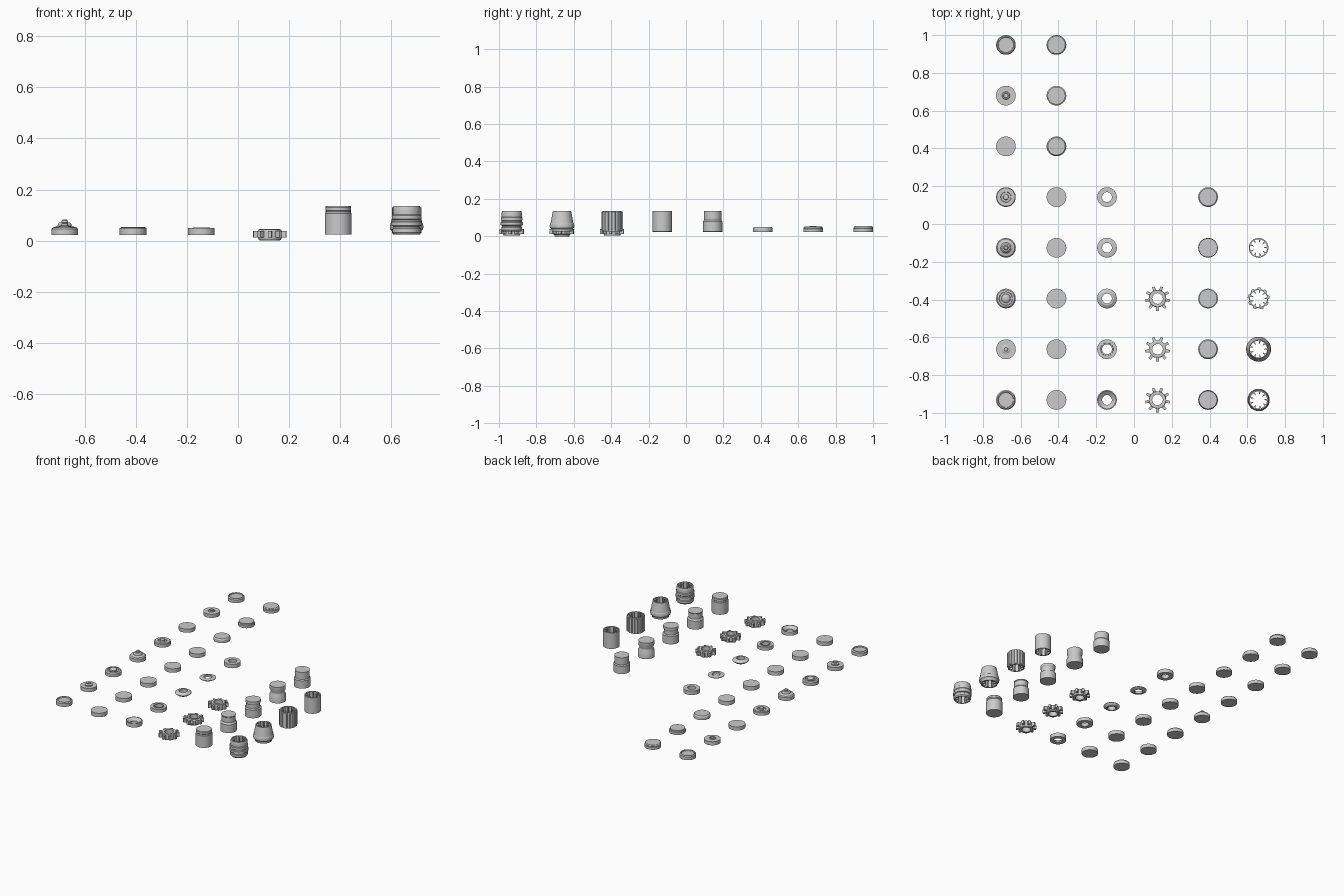
import bpy, bmesh, math

COLS = [-0.678 + 0.2675 * i for i in range(6)]
ROWS = [-0.9315 + 0.2685 * i for i in range(8)]
R = 0.052          # common outer radius
TEETH = 9
B, T = 0.023, 0.052  # bottom and top of the thin discs


def lathe(name, col, row, profile, ring=False, segs=90, twist=0.0):
    """Spin (radius, z) points round z; a radius may be a function of the step."""
    bm = bmesh.new()
    loops = []
    for r, z in profile:
        loop = []
        for k in range(segs):
            rad = r(k) if callable(r) else r
            a = 2 * math.pi * k / segs + twist
            loop.append(bm.verts.new((rad * math.cos(a), rad * math.sin(a), z)))
        loops.append(loop)
    n = len(loops)
    for i in range(n if ring else n - 1):
        a, b = loops[i], loops[(i + 1) % n]
        for k in range(segs):
            m = (k + 1) % segs
            bm.faces.new((a[k], a[m], b[m], b[k]))
    if not ring:
        bm.faces.new(loops[0][::-1])
        bm.faces.new(loops[-1])
    bmesh.ops.recalc_face_normals(bm, faces=bm.faces)
    me = bpy.data.meshes.new(name)
    bm.to_mesh(me)
    bm.free()
    ob = bpy.data.objects.new(name, me)
    ob.location = (COLS[col], ROWS[row], 0)
    bpy.context.collection.objects.link(ob)
    bpy.ops.object.select_all(action='DESELECT')
    ob.select_set(True)
    bpy.context.view_layer.objects.active = ob
    bpy.ops.object.shade_smooth_by_angle(angle=math.radians(30))
    return ob


def toothed(tip, root, width=4):
    """Step function with one tooth per period of ten steps."""
    return lambda k: tip if k % 10 < width else root


# Column 1: end caps with raised centres
base = [(R, B), (R, 0.045), (0.05, 0.047)]
flat = [(R, B), (R, 0.048)]
cap_tops = [
    base + [(0.046, T), (0.041, T), (0.039, 0.045)],
    flat + [(0.024, 0.048), (0.024, 0.055), (0.019, 0.058), (0.013, 0.059),
            (0.013, 0.067), (0.009, 0.07)],
    base + [(0.046, T), (0.036, 0.054), (0.034, 0.047), (0.024, 0.047),
            (0.023, 0.056), (0.017, 0.061), (0.006, 0.064)],
    base + [(0.046, T), (0.038, 0.054), (0.028, 0.058), (0.026, 0.066),
            (0.021, 0.071), (0.013, 0.072), (0.012, 0.079), (0.008, 0.083)],
    base + [(0.048, 0.049), (0.028, 0.049), (0.026, 0.044), (0.015, 0.044),
            (0.014, 0.055), (0.009, 0.057)],
    flat,
    flat + [(0.021, 0.048), (0.019, 0.054), (0.013, 0.055), (0.011, 0.05)],
    base + [(0.047, T), (0.042, T), (0.040, 0.046)],
]
for row, prof in enumerate(cap_tops):
    lathe("end_cap_%d" % row, 0, row, prof)

# Column 2: plain and rounded-edge discs
for row in range(5):
    lathe("plain_disc_%d" % row, 1, row, [(R, B), (R, 0.05)])
rounded = [
    [(R, B), (R, 0.042), (0.049, 0.047), (0.046, 0.05)],
    [(R, B), (R, 0.04), (0.047, 0.043), (0.047, T)],
    [(R, B), (R, 0.041), (0.049, 0.043), (0.049, 0.046), (0.051, 0.048),
     (0.049, T), (0.046, 0.054)],
]
for row, prof in enumerate(rounded, 5):
    lathe("rounded_disc_%d" % row, 1, row, prof)

# Column 3: washers
washers = [
    [(0.026, B), (R, B), (R, 0.05), (0.047, 0.05), (0.026, 0.033)],
    [(0.026, B), (R, B), (R, 0.046), (0.034, 0.046), (0.033, 0.051), (0.026, 0.049)],
    [(0.026, B), (0.036, B), (0.05, 0.033), (R, 0.037), (0.05, 0.041),
     (0.036, 0.05), (0.026, 0.05)],
    [(0.026, 0.028), (0.038, 0.028), (R, 0.036), (R, 0.039), (0.038, 0.043),
     (0.026, 0.043)],
    [(0.026, B), (R, B), (R, 0.05), (0.026, 0.05)],
]
for row, prof in enumerate(washers):
    lathe("washer_%d" % row, 2, row, prof, ring=True)

# Column 4: cog wheels
cog = toothed(0.066, 0.046)
for row in range(3):
    hub = 0.037 if row == 1 else 0.044
    lathe("cog_%d" % row, 3, row,
          [(0.028, 0.003), (hub, 0.003), (0.046, 0.012), (cog, 0.012), (cog, 0.038),
           (0.046, 0.038), (hub, 0.044), (0.028, 0.044)],
          ring=True, twist=math.radians(-96))
    if row == 1:
        lathe("cog_collar", 3, row,
              [(0.028, 0.0), (0.04, 0.0), (0.04, 0.046), (0.028, 0.046)], ring=True)


# Column 5: solid stepped pegs
def wave(k):
    return 0.012 * abs(((k % 30) - 15) / 15)


pegs = [
    [(R, 0.025), (R, 0.107), (0.048, 0.112), (0.048, 0.117), (0.05, 0.119),
     (0.05, 0.131), (0.047, 0.135)],
    [(R, 0.025), (R, 0.082), (0.044, 0.093), (0.044, 0.128), (0.047, 0.132), (0.047, 0.135)],
    [(R, 0.025), (R, 0.08), (0.044, 0.085), (0.044, 0.112), (0.048, 0.118), (0.048, 0.135)],
    [(R, 0.025), (R, 0.068), (0.043, 0.085), (0.043, 0.09), (0.05, 0.107), (0.05, 0.135)],
    [(R, 0.025), (R, 0.079), (0.047, 0.086), (0.047, 0.135)],
]
for row, prof in enumerate(pegs):
    lathe("stepped_peg_%d" % row, 4, row, prof)

# Column 6: hollow sleeves with internal splines
spline = toothed(0.029, 0.045, 2)
ribs = toothed(0.058, 0.051, 5)
barrel = [(0.05, 0.025)]
for i in range(4):
    z = 0.033 + i * 0.026
    r = (0.056, 0.059, 0.058, 0.054)[i]
    barrel += [(r, z), (r, z + 0.014), (r - 0.004, z + 0.017), (r - 0.004, z + 0.023)]
barrel = barrel[:-2] + [(0.051, 0.135)]
sleeves = [
    barrel,
    [(0.054, 0.025), (0.056, 0.036), (0.064, 0.044), (0.066, 0.055), (0.063, 0.068),
     (0.061, 0.07), (0.05, 0.13), (0.049, 0.135)],
    [(0.051, 0.025), (0.051, 0.03), (ribs, 0.03), (ribs, 0.13), (0.051, 0.132),
     (0.051, 0.135)],
    [(R, 0.025), (R, 0.135)],
]
for row, prof in enumerate(sleeves):
    lathe("splined_sleeve_%d" % row, 5, row,
          prof + [(spline, 0.135), (spline, 0.025)], ring=True)
